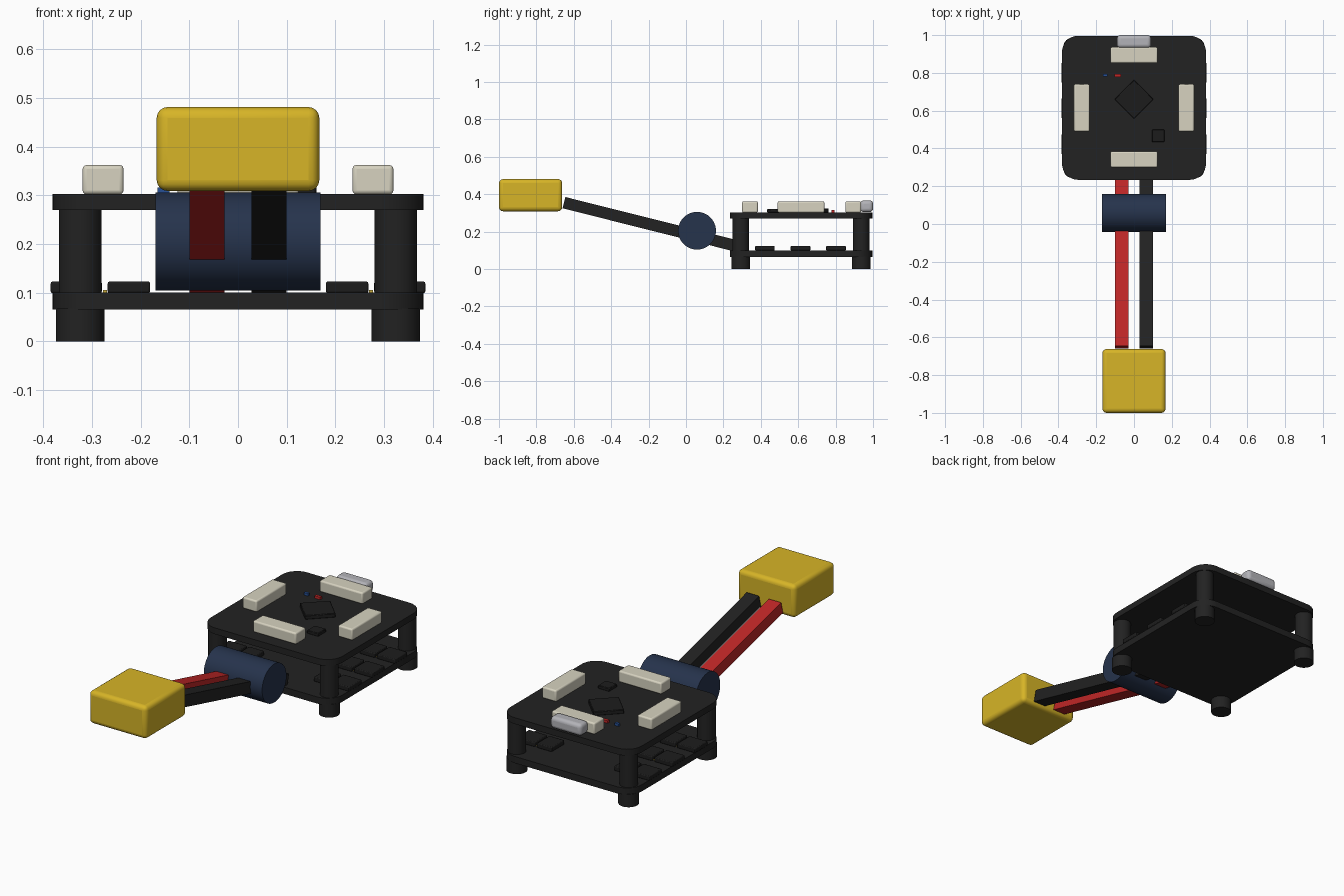
import bpy
import bmesh
import math
from mathutils import Matrix

cube = bpy.data.objects.get("Cube")
if cube:
    bpy.data.objects.remove(cube, do_unlink=True)


def material(name, r, g, b):
    m = bpy.data.materials.new(name)
    m.use_nodes = True
    m.diffuse_color = (r, g, b, 1)
    m.node_tree.nodes["Principled BSDF"].inputs["Base Color"].default_value = (r, g, b, 1)
    return m


BLACK = material("matte black", 0.016, 0.016, 0.016)
CHIP = material("chip black", 0.012, 0.012, 0.012)
YELLOW = material("plug yellow", 0.68, 0.46, 0.02)
RED = material("wire red", 0.52, 0.02, 0.02)
NAVY = material("capacitor navy", 0.019, 0.033, 0.072)
CREAM = material("connector cream", 0.68, 0.65, 0.53)
SILVER = material("port silver", 0.45, 0.45, 0.48)
GOLD = material("pad gold", 0.6, 0.42, 0.05)
BLUE = material("light blue", 0.02, 0.08, 0.3)


def finish(name, bm, mat, bevel=0, segments=3):
    mesh = bpy.data.meshes.new(name)
    bm.to_mesh(mesh)
    bm.free()
    mesh.materials.append(mat)
    ob = bpy.data.objects.new(name, mesh)
    bpy.context.collection.objects.link(ob)
    if bevel:
        mod = ob.modifiers.new("rounded edges", "BEVEL")
        mod.width = bevel
        mod.segments = segments
    bpy.ops.object.select_all(action="DESELECT")
    ob.select_set(True)
    bpy.context.view_layer.objects.active = ob
    bpy.ops.object.shade_smooth_by_angle(angle=math.radians(35))
    return ob


def box(name, mat, size, centre, bevel=0, turn=0, axis="Z", segments=3):
    bm = bmesh.new()
    bmesh.ops.create_cube(bm, size=1)
    bmesh.ops.scale(bm, vec=size, verts=bm.verts)
    ob = finish(name, bm, mat, bevel, segments)
    ob.matrix_world = Matrix.Translation(centre) @ Matrix.Rotation(math.radians(turn), 4, axis)
    return ob


def cylinder(name, mat, radius, length, centre, turn=0, sides=32):
    bm = bmesh.new()
    bmesh.ops.create_cone(bm, cap_ends=True, segments=sides,
                          radius1=radius, radius2=radius, depth=length)
    ob = finish(name, bm, mat)
    ob.matrix_world = Matrix.Translation(centre) @ Matrix.Rotation(math.radians(turn), 4, "Y")
    return ob


def board(name, low, high):
    # Square plate with only its upright corners rounded
    bm = bmesh.new()
    bmesh.ops.create_cube(bm, size=1)
    bmesh.ops.scale(bm, vec=(2 * HALF, 2 * HALF, high - low), verts=bm.verts)
    upright = [e for e in bm.edges if abs(e.verts[0].co.z - e.verts[1].co.z) > 0.01]
    bmesh.ops.bevel(bm, geom=upright, offset=0.085, segments=8, profile=0.5, affect="EDGES")
    ob = finish(name, bm, BLACK)
    ob.location = (0, MID, (low + high) / 2)


HALF, MID = 0.381, 0.615
LOW_TOP, TOP = 0.1, 0.303

# Stacked circuit boards
board("lower_board", 0.065, LOW_TOP)
board("upper_board", 0.27, TOP)

# Feet and spacers at the corners
for sx, side in ((-1, "right"), (1, "left")):
    for sy, end in ((-1, "front"), (1, "back")):
        x, y = sx * 0.324, MID + sy * 0.322
        cylinder(f"{end}_{side}_foot", BLACK, 0.05, 0.068, (x, y, 0.034))
        cylinder(f"{end}_{side}_spacer", BLACK, 0.044, 0.18, (x, y, 0.185))

    # Power chips on the lower board, with a thin row of pads between them
    for row in (-1, 0, 1):
        y = MID - 0.003 + row * 0.19
        box(f"{side}_inner_power_chip", CHIP, (0.087, 0.105, 0.024),
            (sx * 0.224, y, LOW_TOP + 0.011), 0.004, segments=2)
        box(f"{side}_outer_power_chip", CHIP, (0.105, 0.105, 0.024),
            (sx * 0.332, y, LOW_TOP + 0.011), 0.004, segments=2)
        box(f"{side}_chip_pads", GOLD, (0.008, 0.08, 0.006),
            (sx * 0.273, y, LOW_TOP + 0.002))

    # Side connectors
    box(f"{side}_connector", CREAM, (0.084, 0.25, 0.06),
        (sx * 0.277, MID, TOP + 0.029), 0.008)

# Front and back connectors
for y, end in ((0.342, "front"), (0.894, "back")):
    box(f"{end}_connector", CREAM, (0.25, 0.084, 0.06), (0, y, TOP + 0.029), 0.008)

# Port on the back edge
box("data_port", SILVER, (0.18, 0.068, 0.062), (0, 0.966, TOP + 0.033), 0.018, segments=4)

# Chips and indicator lights on the upper board
box("processor", CHIP, (0.147, 0.147, 0.022), (0, 0.66, TOP + 0.01), 0.003, turn=45, segments=1)
box("sensor", CHIP, (0.066, 0.066, 0.018), (0.128, 0.467, TOP + 0.008), 0.003, segments=1)
box("red_light", RED, (0.032, 0.016, 0.014), (-0.086, 0.787, TOP + 0.006))
box("blue_light", BLUE, (0.024, 0.014, 0.014), (-0.153, 0.787, TOP + 0.006))

# Sloping power wires
for name, mat, x in (("red_wire", RED, -0.064), ("black_wire", BLACK, 0.064)):
    box(name, mat, (0.072, 0.954, 0.062), (x, -0.19, 0.239), turn=-14.1, axis="X")

# Capacitor lying across the wires
cylinder("capacitor", NAVY, 0.101, 0.338, (0, 0.059, 0.205), turn=90, sides=48)

# Battery plug
box("battery_plug", YELLOW, (0.334, 0.338, 0.172), (0, -0.831, 0.395), 0.022, segments=4)
